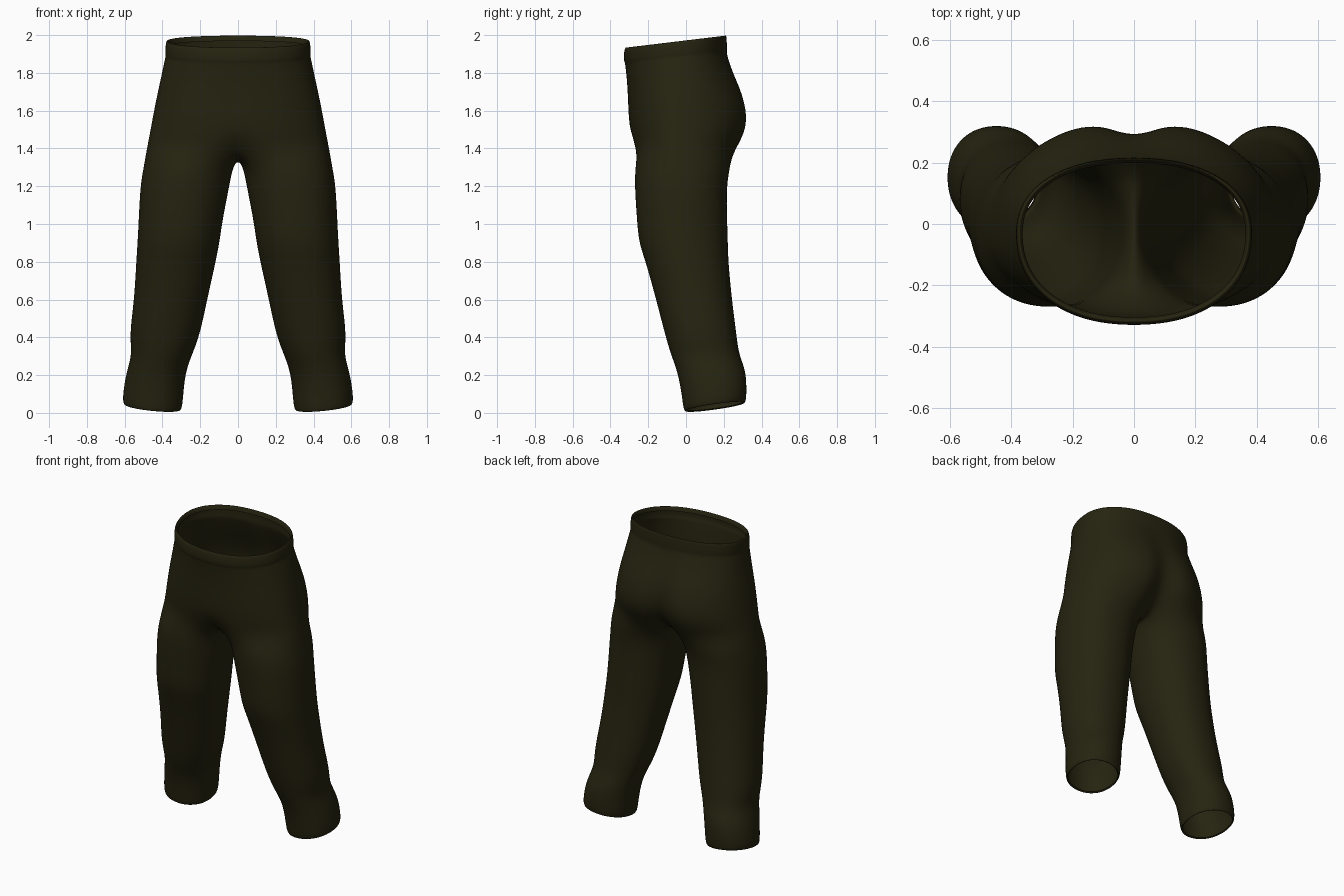
import bpy
import bmesh
from math import sin, cos, pi, radians, exp, copysign

default_cube = bpy.data.objects.get("Cube")
if default_cube:
    bpy.data.objects.remove(default_cube, do_unlink=True)

OUTER = 19   # points from front seam round the hip to back seam
INNER = 9    # points along the inner thigh

cloth = bpy.data.materials.new("dark olive cloth")
cloth.use_nodes = True
colour = (0.019, 0.017, 0.005, 1)
cloth.diffuse_color = colour
bsdf = cloth.node_tree.nodes["Principled BSDF"]
bsdf.inputs["Base Color"].default_value = colour
bsdf.inputs["Roughness"].default_value = 0.9


def rounded(value, power):
    """Signed power, used for slightly squared ellipses."""
    return copysign(abs(value) ** power, value)


def hip_ring(z, width, front, back, front_dent, back_dent, tilt):
    """Half ring from the front seam to the back seam."""
    middle = -0.03
    points = []
    for i in range(OUTER):
        t = pi * i / (OUTER - 1)
        x = width * abs(sin(t)) ** 0.9 if 0 < i < OUTER - 1 else 0
        c = rounded(cos(t), 0.9)
        y = middle - c * (middle - front if c > 0 else back - middle)
        dent = exp(-(x / 0.075) ** 2)
        y += dent * (front_dent if c > 0 else -back_dent)
        points.append((x, y, z + tilt * y))
    return points


def leg_ring(z, x_in, x_out, front, back, tilt_x=0, tilt_y=0):
    """Closed ring round one leg, starting at its inner front corner."""
    cx, cy = (x_in + x_out) / 2, (front + back) / 2
    rx, ry = (x_out - x_in) / 2, (back - front) / 2
    start, end = radians(-50), radians(230)
    angles = [start + (end - start) * i / (OUTER - 1) for i in range(OUTER)]
    gap = 2 * pi - (end - start)
    angles += [end + gap * (i + 1) / (INNER + 1) for i in range(INNER)]
    points = []
    for t in angles:
        dx, dy = rx * rounded(sin(t), 0.93), -ry * rounded(cos(t), 0.93)
        points.append((cx + dx, cy + dy, z + tilt_x * dx + tilt_y * dy))
    return points


# Waist, belly and seat: z, half width, front, back, front dent, back dent, tilt
hips = [
    (1.945, 0.365, -0.305, 0.200, 0, 0, 0.12),
    (1.972, 0.370, -0.312, 0.207, 0, 0, 0.12),
    (1.975, 0.382, -0.325, 0.215, 0, 0, 0.12),
    (1.935, 0.386, -0.331, 0.217, 0, 0, 0.12),
    (1.905, 0.387, -0.330, 0.218, 0, 0, 0.12),
    (1.890, 0.384, -0.325, 0.217, 0, 0, 0.11),
    (1.870, 0.390, -0.322, 0.222, 0, 0.005, 0.1),
    (1.780, 0.408, -0.314, 0.262, 0, 0.015, 0.05),
    (1.690, 0.428, -0.309, 0.315, 0, 0.035, 0),
    (1.570, 0.452, -0.305, 0.345, 0, 0.06, 0),
    (1.480, 0.468, -0.295, 0.330, 0, 0.08, 0),
    (1.410, 0.482, -0.282, 0.290, 0.04, 0.1, 0),
]

# Thigh to cuff: z, inner x, outer x, front, back, sideways tilt, forward tilt
legs = [
    (1.300, 0.028, 0.502, -0.272, 0.236),
    (1.200, 0.046, 0.520, -0.274, 0.216),
    (1.020, 0.082, 0.528, -0.262, 0.220),
    (0.900, 0.098, 0.534, -0.252, 0.224),
    (0.800, 0.118, 0.541, -0.215, 0.226),
    (0.600, 0.163, 0.551, -0.160, 0.245),
    (0.420, 0.200, 0.576, -0.114, 0.268),
    (0.320, 0.238, 0.564, -0.085, 0.280),
    (0.260, 0.262, 0.578, -0.062, 0.304),
    (0.190, 0.281, 0.597, -0.038, 0.320, 0, 0.05),
    (0.100, 0.290, 0.609, -0.022, 0.322, 0.06, 0.12),
    (0.045, 0.296, 0.611, -0.015, 0.320, 0.1, 0.14),
    (0.028, 0.305, 0.603, -0.006, 0.312, 0.1, 0.14),
    (0.038, 0.312, 0.596, 0.002, 0.304, 0.1, 0.14),
]

bm = bmesh.new()
hip_loops = [[bm.verts.new(p) for p in hip_ring(*row)] for row in hips]
leg_loops = [[bm.verts.new(p) for p in leg_ring(*row)] for row in legs]

# Crotch seam runs under the body from the back seam to the front seam
back_end, front_end = hip_loops[-1][-1].co, hip_loops[-1][0].co
seam = []
for i in range(INNER):
    f = (i + 1) / (INNER + 1)
    p = back_end.lerp(front_end, f)
    p.z -= 0.07 * sin(pi * f) ** 0.6
    seam.append(bm.verts.new(p))


def bridge(upper, lower, closed):
    count = len(upper)
    for i in range(count if closed else count - 1):
        j = (i + 1) % count
        bm.faces.new((upper[i], lower[i], lower[j], upper[j]))


for a, b in zip(hip_loops, hip_loops[1:]):
    bridge(a, b, False)
whole = [hip_loops[-1] + seam] + leg_loops
for a, b in zip(whole, whole[1:]):
    bridge(a, b, True)
bmesh.ops.recalc_face_normals(bm, faces=bm.faces)

# Make sure the cloth faces outwards
bm.faces.ensure_lookup_table()
outermost = max(bm.faces, key=lambda f: f.calc_center_median().x)
if outermost.normal.x < 0:
    bmesh.ops.reverse_faces(bm, faces=bm.faces)

mesh = bpy.data.meshes.new("trousers")
bm.to_mesh(mesh)
bm.free()
mesh.materials.append(cloth)
trousers = bpy.data.objects.new("trousers", mesh)
bpy.context.collection.objects.link(trousers)
for poly in mesh.polygons:
    poly.use_smooth = True

# Other half, then smoothing
mirror = trousers.modifiers.new("other half", "MIRROR")
mirror.use_clip = True
mirror.merge_threshold = 0.002
smooth = trousers.modifiers.new("smooth cloth", "SUBSURF")
smooth.levels = smooth.render_levels = 2
